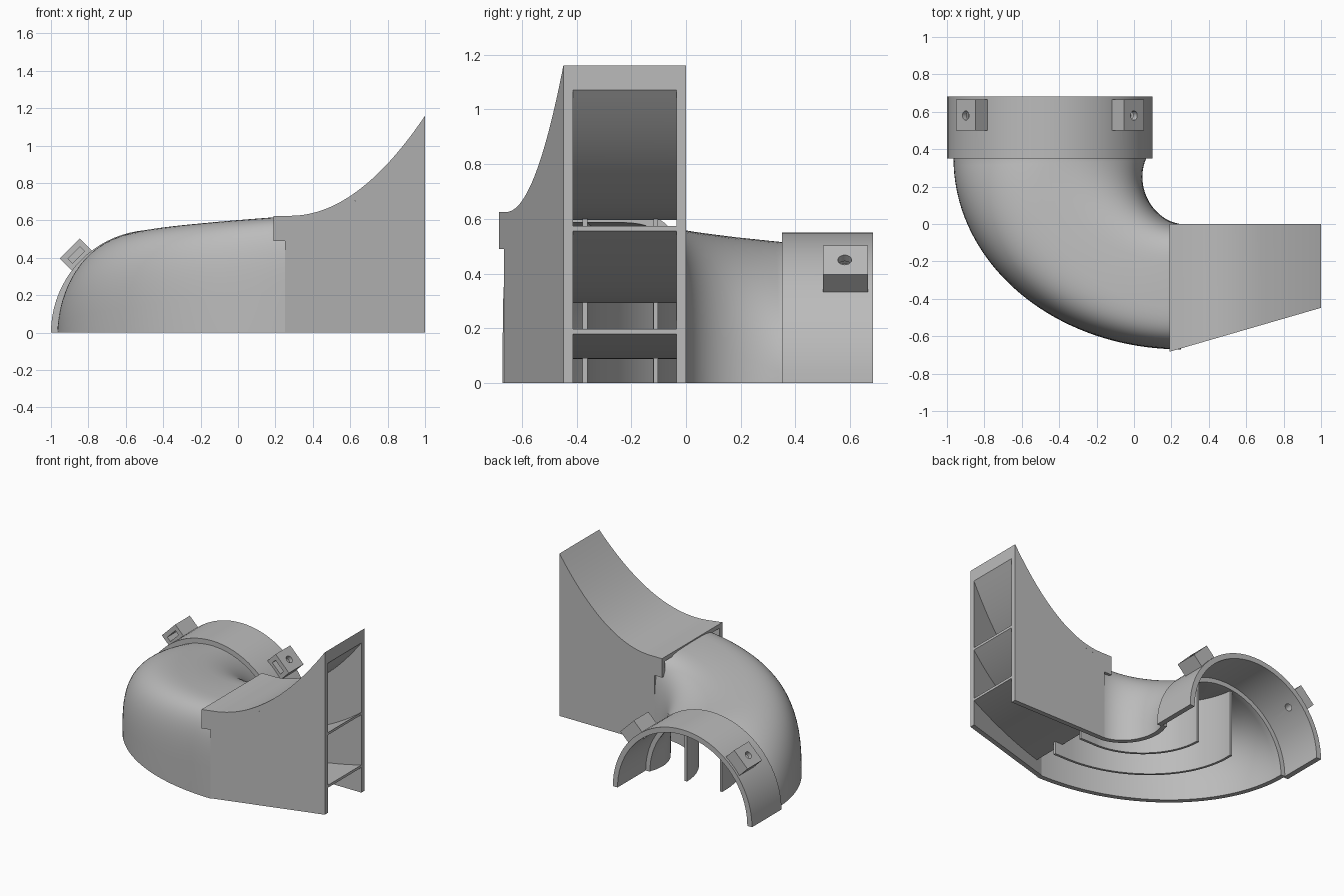
import bpy, bmesh, math
from mathutils import Vector, Matrix

cube = bpy.data.objects.get("Cube")
if cube:
    bpy.data.objects.remove(cube)

grey = bpy.data.materials.new("plain_grey")
grey.use_nodes = True
grey.diffuse_color = (0.5, 0.5, 0.5, 1)
grey.node_tree.nodes["Principled BSDF"].inputs["Base Color"].default_value = (0.5, 0.5, 0.5, 1)

WALL = 0.035
STEPS = 40


def finish(name, bm):
    """Turn a bmesh into a shaded object."""
    bmesh.ops.recalc_face_normals(bm, faces=bm.faces)
    mesh = bpy.data.meshes.new(name)
    bm.to_mesh(mesh)
    bm.free()
    mesh.materials.append(grey)
    obj = bpy.data.objects.new(name, mesh)
    bpy.context.collection.objects.link(obj)
    smooth(obj)
    return obj


def smooth(obj):
    bpy.ops.object.select_all(action='DESELECT')
    obj.select_set(True)
    bpy.context.view_layer.objects.active = obj
    bpy.ops.object.shade_smooth_by_angle(angle=math.radians(30))


def loft(name, loops):
    """Skin a list of equal closed loops and cap both ends."""
    bm = bmesh.new()
    rings = [[bm.verts.new(p) for p in loop] for loop in loops]
    n = len(rings[0])
    for a, b in zip(rings, rings[1:]):
        for i in range(n):
            j = (i + 1) % n
            bm.faces.new((a[i], a[j], b[j], b[i]))
    # caps as quads between the two halves of the loop
    for ring in (rings[0], rings[-1]):
        for i in range(n // 2 - 1):
            bm.faces.new((ring[i], ring[i + 1], ring[n - 2 - i], ring[n - 1 - i]))
    return finish(name, bm)


def arch(inner, outer, height, power):
    """Half superellipse standing on the floor between two points."""
    mid, half = (inner + outer) / 2, (outer - inner) / 2
    pts = []
    for i in range(STEPS + 1):
        a = math.pi * i / STEPS
        c, s = math.cos(a), max(math.sin(a), 0)
        if i in (0, STEPS):
            s = 0
        across = math.copysign(abs(c) ** (2 / power), c)
        pts.append(mid + half * across + Vector((0, 0, height * s ** (2 / power))))
    return pts


def arch_wall(inner, outer, height, power, wall):
    side = (outer - inner).normalized() * wall
    return arch(inner, outer, height, power) + arch(inner + side, outer - side, height - wall, power)[::-1]


# Bend layout: inner and outer floor lines
def outer_line(t):
    a = t * math.pi / 2
    return Vector((0.25 - 1.215 * math.cos(a), 0.35 - 1.02 * math.sin(a), 0))


def inner_line(t):
    p = [Vector(v) for v in ((0.065, 0.35, 0), (0, 0.2, 0), (0.1, 0.02, 0), (0.25, 0, 0))]
    u = 1 - t
    return p[0] * u**3 + p[1] * 3 * u * u * t + p[2] * 3 * u * t * t + p[3] * t**3


def bend_height(t):
    return 0.515 + 0.107 * t


def bend_power(t):
    return 2 + 3 * t


# Elbow shell, from round to nearly square
loops = [arch_wall(inner_line(t), outer_line(t), bend_height(t), bend_power(t), WALL)
         for t in (i / STEPS for i in range(STEPS + 1))]
lead = [p + Vector((0, 0.015, 0)) for p in loops[0]]
loft("elbow_shell", [lead] + loops)


# Upright guide vanes following the bend
def guide_vane(name, start, end):
    path = []
    for i in range(STEPS + 1):
        t = i / STEPS
        f = start + (end - start) * t
        p = inner_line(t).lerp(outer_line(t), f)
        n = bend_power(t)
        top = bend_height(t) * (1 - abs(2 * f - 1) ** n) ** (1 / n) - 0.018
        path.append((p, top))
    path.append((path[-1][0] + Vector((0.11, 0, 0)), 0.6))
    sections = []
    for i, (p, top) in enumerate(path):
        d = path[min(i + 1, len(path) - 1)][0] - path[max(i - 1, 0)][0]
        side = Vector((-d.y, d.x, 0)).normalized() * 0.009
        up = Vector((0, 0, top))
        sections.append([p - side, p + side, p + side + up, p - side + up])
    loft(name, sections)


guide_vane("inner_guide_vane", 0.3, 0.165)
guide_vane("outer_guide_vane", 0.57, 0.55)


# Flared square outlet
def rise(x):
    return max(0, (x - 0.28) / 0.72) ** 2


def roof_top(x):
    return 0.625 + 0.535 * rise(x)


def roof_under(x):
    return 0.595 + 0.475 * rise(x)


def front_y(x):
    return -0.683 + (x - 0.19) * 0.29


def back_y(x):
    return 0


def slab(name, low, high, y0, y1, x0):
    """Curved slab between two height rules and two depth rules."""
    sections = []
    for i in range(STEPS + 1):
        x = x0 + (1 - x0) * i / STEPS
        sections.append([(x, y0(x), low(x)), (x, y1(x), low(x)),
                         (x, y1(x), high(x)), (x, y0(x), high(x))])
    loft(name, sections)


def floor(x):
    return 0


def front_inside(x):
    return front_y(x) + WALL


def back_inside(x):
    return -WALL


slab("outlet_roof", roof_under, roof_top, front_y, back_y, 0.19)
for label, y0, y1 in (("front", front_y, front_inside), ("back", back_inside, back_y)):
    slab("outlet_" + label + "_wall", floor, roof_under, y0, y1, 0.25)
    # overlapping lip above the rounded shoulder of the elbow
    bm = bmesh.new()
    bmesh.ops.create_cube(bm, size=1)
    for v in bm.verts:
        x = 0.19 if v.co.x < 0 else 0.25
        v.co = (x, y0(x) if v.co.y < 0 else y1(x), 0.49 if v.co.z < 0 else 0.595)
    finish("outlet_" + label + "_lip", bm)

# Curved shelves dividing the outlet
for label, ratio in (("lower", 0.17), ("upper", 0.495)):
    slab(label + "_outlet_shelf", lambda x: ratio * roof_top(x) - 0.018,
         lambda x: ratio * roof_top(x), front_inside, back_inside, 0.3)

# Half-round collar
CENTRE = -0.45
collar = loft("collar", [arch_wall(Vector((CENTRE + 0.55, y, 0)), Vector((CENTRE - 0.55, y, 0)),
                                   0.55, 2, 0.037) for y in (0.35, 0.683)])


# Clamp lugs with a nut slot and a bolt hole
def place(radius, y, angle):
    turn = Matrix.Rotation(angle, 4, 'Y')
    return Matrix.Translation((CENTRE, y, 0)) @ turn @ Matrix.Translation((0, 0, radius))


def block(name, size, radius, y, angle):
    bm = bmesh.new()
    bmesh.ops.create_cube(bm, size=1)
    bmesh.ops.scale(bm, vec=size, verts=bm.verts)
    bm.transform(place(radius, y, angle))
    return finish(name, bm)


def cut(target, cutter):
    mod = target.modifiers.new("cut", 'BOOLEAN')
    mod.operation, mod.solver, mod.object = 'DIFFERENCE', 'EXACT', cutter
    bpy.ops.object.select_all(action='DESELECT')
    target.select_set(True)
    bpy.context.view_layer.objects.active = target
    bpy.ops.object.modifier_apply(modifier=mod.name)


for label, sign in (("left", 1), ("right", -1)):
    angle = sign * math.pi / 4
    lug = block(label + "_clamp_lug", (0.15, 0.165, 0.104), 0.584, 0.583, angle)
    slot = block("slot_cutter", (0.09, 0.14, 0.035), 0.587, 0.55, angle)
    bm = bmesh.new()
    bmesh.ops.create_cone(bm, cap_ends=True, segments=24, radius1=0.025, radius2=0.025, depth=0.3)
    bm.transform(place(0.58, 0.58, angle))
    hole = finish("hole_cutter", bm)
    cut(lug, slot)
    cut(lug, hole)
    cut(collar, hole)
    smooth(lug)
    for cutter in (slot, hole):
        bpy.data.objects.remove(cutter)
smooth(collar)
